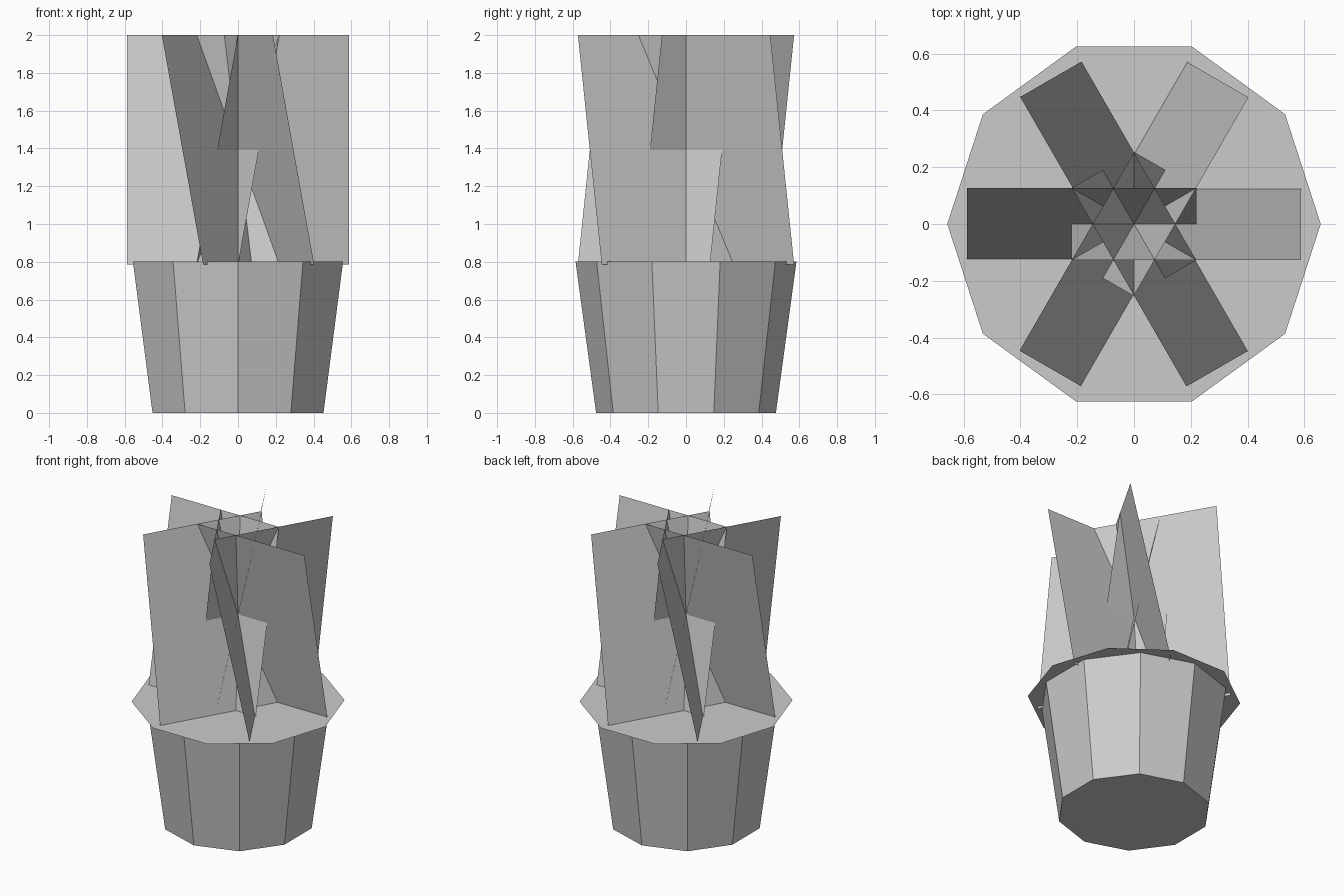
import bpy, bmesh, math
from mathutils import Matrix

if "Cube" in bpy.data.objects:
    bpy.data.objects.remove(bpy.data.objects["Cube"])

SIDES = 10

grey = bpy.data.materials.new("plain_grey")
grey.diffuse_color = (0.6, 0.6, 0.6, 1.0)
grey.use_nodes = True
grey.node_tree.nodes["Principled BSDF"].inputs["Base Color"].default_value = grey.diffuse_color


def make_object(name, bm):
    mesh = bpy.data.meshes.new(name)
    bm.to_mesh(mesh)
    bm.free()
    mesh.materials.append(grey)
    obj = bpy.data.objects.new(name, mesh)
    bpy.context.collection.objects.link(obj)
    return obj


def ring(bm, radius, z, start):
    return [bm.verts.new((radius * math.cos(start + i * math.tau / SIDES),
                          radius * math.sin(start + i * math.tau / SIDES), z))
            for i in range(SIDES)]


# Pot: tapered ten-sided wall with a closed base, one corner facing front
bm = bmesh.new()
low = ring(bm, 0.476, 0.0, -math.pi / 2)
high = ring(bm, 0.585, 0.802, -math.pi / 2)
for i in range(SIDES):
    j = (i + 1) % SIDES
    bm.faces.new((low[i], low[j], high[j], high[i]))
bm.faces.new(low[::-1])
make_object("pot", bm)

# Soil: flat ten-sided disc overhanging the pot rim, one corner facing right
bm = bmesh.new()
bm.faces.new(ring(bm, 0.658, 0.803, 0.0))
make_object("soil_disc", bm)

# Leaves: six leaning rectangular cards that cross around the middle
INNER, OUTER, HALF = -0.22, 0.588, 0.126
BOTTOM, TOP = 0.786, 2.0
for k in range(6):
    bm = bmesh.new()
    bm.faces.new([bm.verts.new(p) for p in (
        (INNER, HALF, BOTTOM), (INNER, -HALF, TOP),
        (OUTER, -HALF, TOP), (OUTER, HALF, BOTTOM))])
    bm.transform(Matrix.Rotation(k * math.pi / 3, 4, 'Z'))
    make_object(f"leaf_card_{k + 1}", bm)
